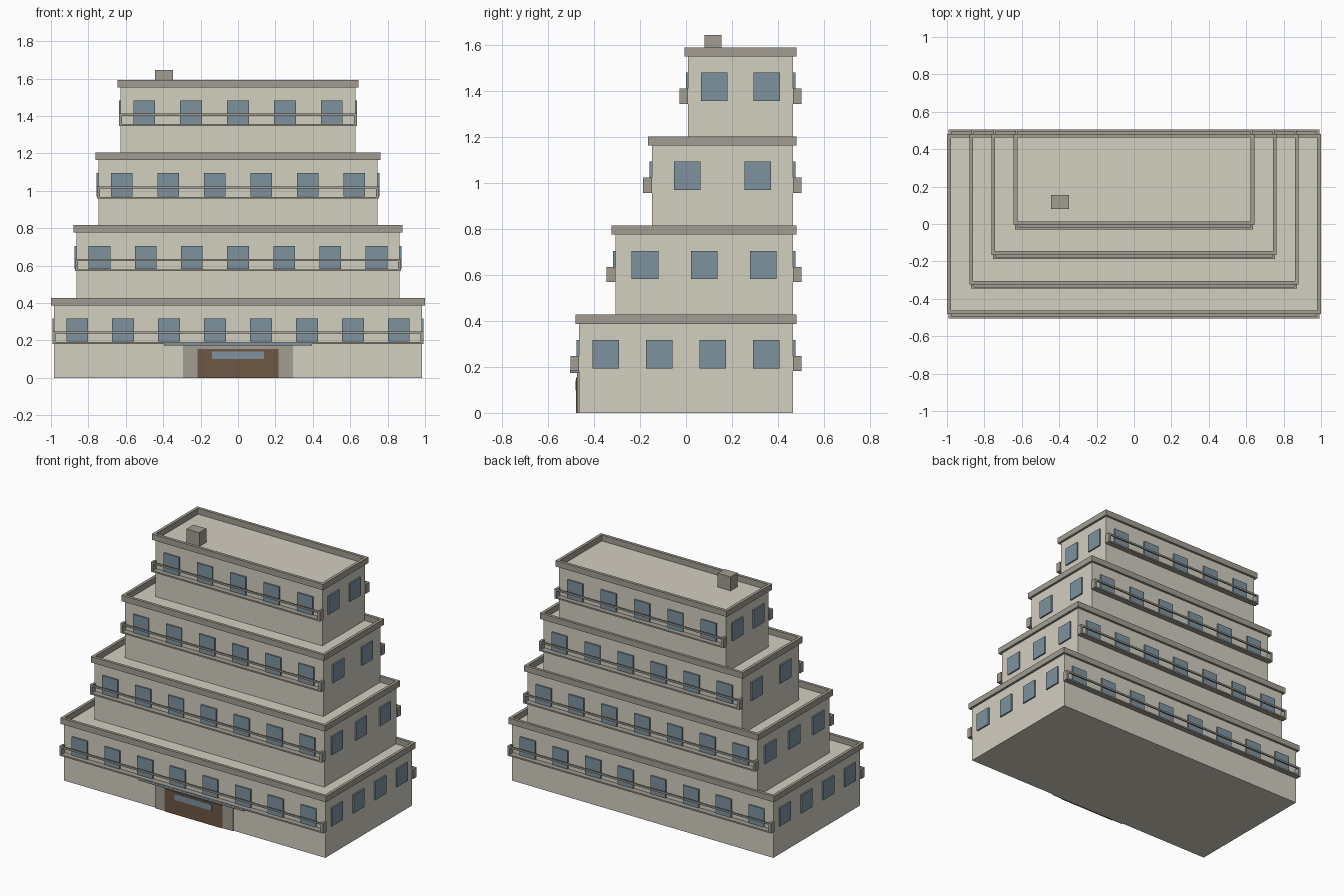
import bpy, bmesh
from mathutils import Vector

if "Cube" in bpy.data.objects:
    bpy.data.objects.remove(bpy.data.objects["Cube"])


def mat(name, rgb):
    m = bpy.data.materials.new(name)
    m.diffuse_color = (*rgb, 1)
    m.use_nodes = True
    m.node_tree.nodes["Principled BSDF"].inputs["Base Color"].default_value = m.diffuse_color
    return m


WALL = mat("plaster", (0.65, 0.62, 0.53))
TRIM = mat("stone_trim", (0.36, 0.34, 0.29))
GLASS = mat("glass", (0.21, 0.29, 0.35))
WOOD = mat("wood", (0.155, 0.095, 0.06))


def boxes(name, spans, material):
    """One object from (x0, x1, y0, y1, z0, z1) boxes."""
    bm = bmesh.new()
    for x0, x1, y0, y1, z0, z1 in spans:
        vs = bmesh.ops.create_cube(bm, size=1)["verts"]
        for v in vs:
            v.co = Vector((x1 if v.co.x > 0 else x0,
                           y1 if v.co.y > 0 else y0,
                           z1 if v.co.z > 0 else z0))
    me = bpy.data.meshes.new(name)
    bm.to_mesh(me)
    bm.free()
    me.materials.append(material)
    ob = bpy.data.objects.new(name, me)
    bpy.context.collection.objects.link(ob)
    return ob


H = 0.388        # storey height
BACK = 0.466     # shared rear wall plane
LIP = 0.016      # parapet overhang
WW = 0.058       # half window width
side_counts = [4, 3, 2, 2]

for i in range(4):
    n = i + 1
    hw = 0.983 - 0.1185 * i
    front = -BACK + 0.1585 * i
    z = H * i
    top = z + H

    # Storey block
    boxes(f"storey_{n}", [(-hw, hw, front, BACK, z, top)], WALL)

    # Parapet around the roof edge
    p0, p1 = top + 0.002, top + 0.040
    boxes(f"parapet_{n}", [
        (-hw, hw, front - LIP, front + 0.004, p0 - 0.002, p1),
        (-hw, hw, BACK - 0.004, BACK + LIP, p0 - 0.002, p1),
        (-hw - LIP, -hw + 0.004, front - LIP, BACK + LIP, p0 - 0.002, p1),
        (hw - 0.004, hw + LIP, front - LIP, BACK + LIP, p0 - 0.002, p1)], TRIM)

    # Windows on all four sides
    w0, w1 = z + 0.194, z + 0.318
    panes = []
    count = 8 - i
    for k in range(count):
        x = -hw + (k + 0.5) * 2 * hw / count
        panes.append((x - WW, x + WW, front - 0.010, front + 0.005, w0, w1))
        panes.append((x - WW, x + WW, BACK - 0.005, BACK + 0.010, w0, w1))
    for k in range(side_counts[i]):
        y = front + (k + 0.5) * (BACK - front) / side_counts[i]
        for s in (-1, 1):
            xs = sorted((s * (hw - 0.005), s * (hw + 0.010)))
            panes.append((*xs, y - WW, y + WW, w0, w1))
    boxes(f"windows_{n}", panes, GLASS)

    # Shallow balconies front and back: slab, rail and end panels
    parts = []
    b0, b1 = z + 0.182, z + 0.248
    for wall, s in ((front, -1), (BACK, 1)):
        full = sorted((wall, wall + s * 0.038))
        rail = sorted((wall + s * 0.028, wall + s * 0.038))
        parts.append((-hw, hw, *full, b0, b0 + 0.010))
        parts.append((-hw, hw, *rail, b1 - 0.012, b1))
        for e in (-hw, hw):
            parts.append((e - 0.008, e + 0.008, *full, b0, b1))
    boxes(f"balconies_{n}", parts, TRIM)

# Entrance
boxes("door_surround", [(-0.293, 0.293, -0.474, -0.46, 0, 0.175)], TRIM)
boxes("door", [(-0.217, 0.217, -0.479, -0.46, 0, 0.155)], WOOD)
boxes("door_glass", [(-0.139, 0.139, -0.482, -0.46, 0.10, 0.142)], GLASS)
boxes("canopy", [(-0.395, 0.395, -0.505, -0.46, 0.173, 0.187)], GLASS)

# Rooftop vent
boxes("roof_vent", [(-0.444, -0.347, 0.08, 0.155, 4 * H - 0.005, 1.646)], TRIM)
